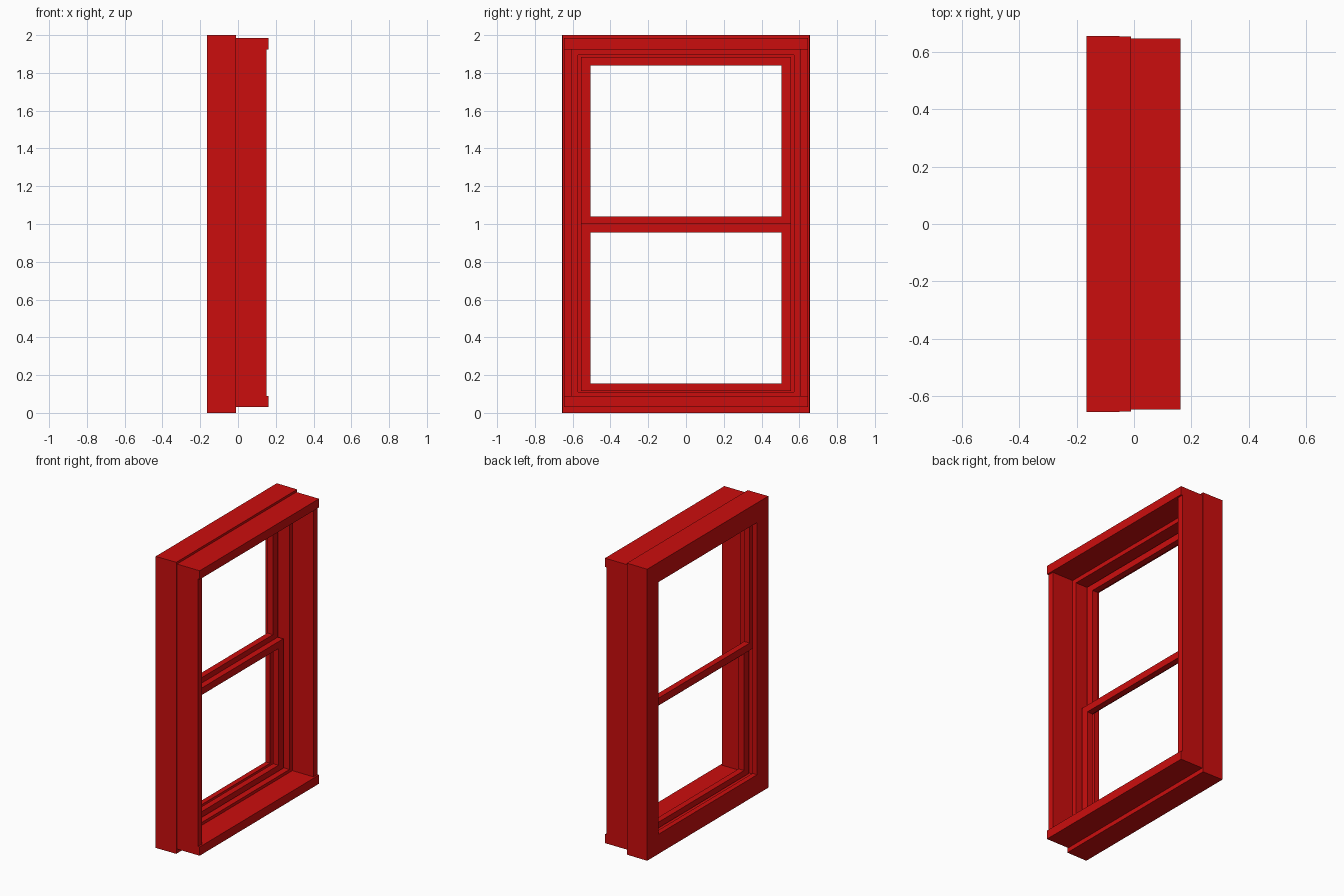
import bpy, bmesh

cube = bpy.data.objects.get("Cube")
if cube:
    bpy.data.objects.remove(cube, do_unlink=True)

red = bpy.data.materials.new("red paint")
red.use_nodes = True
colour = (0.60, 0.004, 0.004, 1)
red.diffuse_color = colour
red.node_tree.nodes["Principled BSDF"].inputs["Base Color"].default_value = colour


def finish(name, bm):
    bmesh.ops.recalc_face_normals(bm, faces=bm.faces)
    mesh = bpy.data.meshes.new(name)
    bm.to_mesh(mesh)
    bm.free()
    mesh.materials.append(red)
    obj = bpy.data.objects.new(name, mesh)
    bpy.context.collection.objects.link(obj)
    return obj


def ring(name, sections):
    """Rectangular frame: sections are (x, half width, bottom, top) around its closed profile."""
    bm = bmesh.new()
    loops = []
    for x, w, low, high in sections:
        corners = ((-w, low), (w, low), (w, high), (-w, high))
        loops.append([bm.verts.new((x, y, z)) for y, z in corners])
    for a, b in zip(loops, loops[1:] + loops[:1]):
        for i in range(4):
            j = (i + 1) % 4
            bm.faces.new((a[i], a[j], b[j], b[i]))
    return finish(name, bm)


def box(name, x0, x1, w, z0, z1):
    bm = bmesh.new()
    bmesh.ops.create_cube(bm, size=1)
    for v in bm.verts:
        v.co = ((x0 + x1) / 2 + v.co.x * (x1 - x0), v.co.y * 2 * w,
                (z0 + z1) / 2 + v.co.z * (z1 - z0))
    return finish(name, bm)


# Outer frame with a stepped pocket for the sashes
ring("outer_frame", [
    (-0.165, 0.657, 0, 2), (-0.01, 0.655, 0, 2),
    (-0.01, 0.572, 0.11, 1.895), (-0.13, 0.572, 0.11, 1.895),
    (-0.13, 0.535, 0.135, 1.865), (-0.165, 0.535, 0.135, 1.865)])

# Inner lining, its jambs sitting between the head and sill boards
ring("inner_lining", [
    (-0.012, 0.647, 0.03, 1.985), (0.15, 0.647, 0.03, 1.985),
    (0.15, 0.604, 0.09, 1.925), (-0.012, 0.604, 0.09, 1.925)])

# Projecting lips of the head and sill boards
for name, low, high in (("sill_lip", 0.03, 0.09), ("head_lip", 1.925, 1.985)):
    box(name, 0.15, 0.162, 0.647, low, high)


# Two sliding sashes, overlapping at the meeting rail
def sash(name, x0, x1, outer, inner):
    ring(name, [(x0, 0.557, *outer), (x1, 0.557, *outer),
                (x1, 0.505, *inner), (x0, 0.505, *inner)])


sash("upper_sash", -0.13, -0.088, (0.99, 1.885), (1.04, 1.84))
sash("lower_sash", -0.088, -0.046, (0.115, 1.003), (0.155, 0.955))
